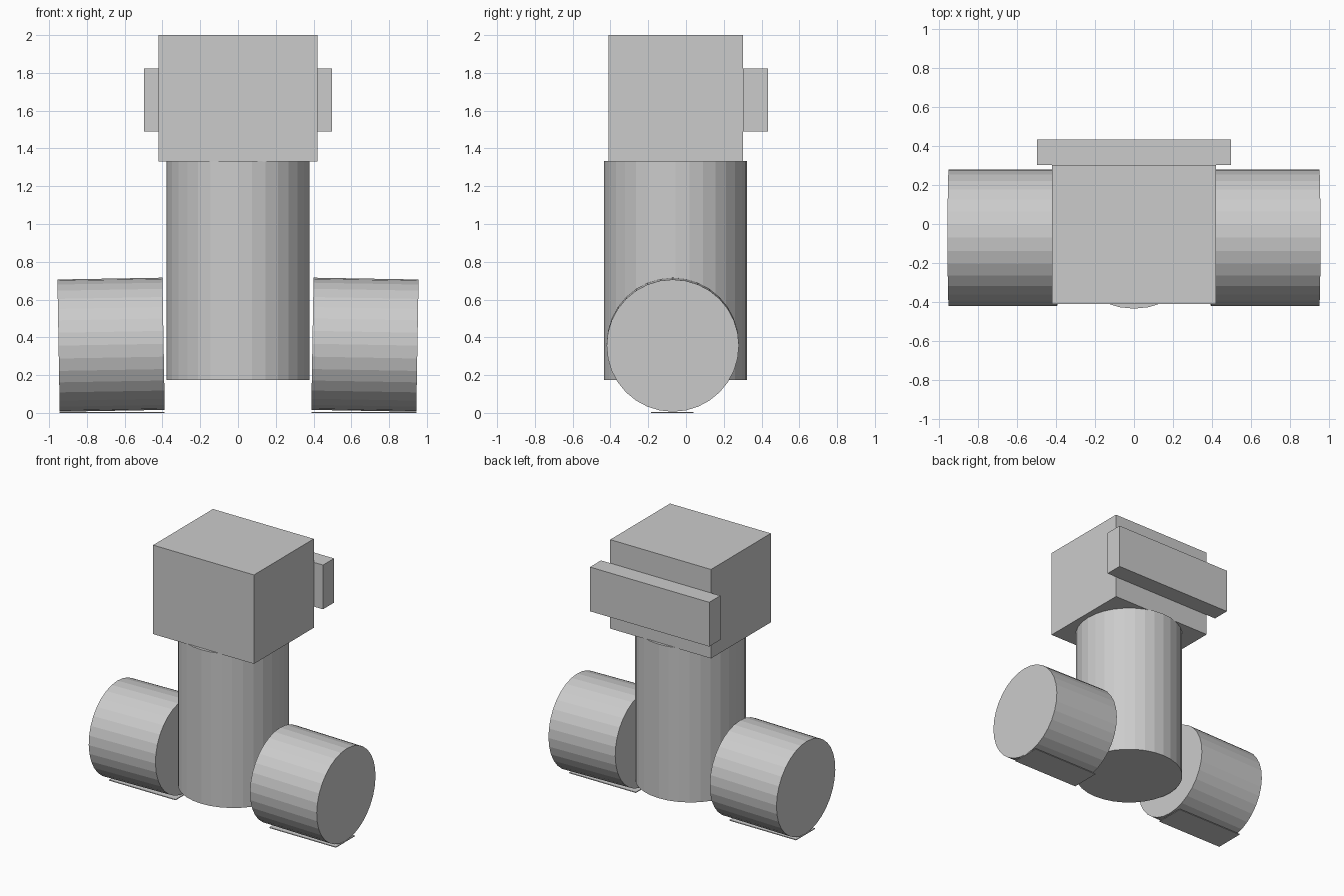
import bpy
from math import radians

if "Cube" in bpy.data.objects:
    bpy.data.objects.remove(bpy.data.objects["Cube"])


def box(name, lo, hi):
    """Axis-aligned box between two corners."""
    centre = [(a + b) / 2 for a, b in zip(lo, hi)]
    bpy.ops.mesh.primitive_cube_add(size=1, location=centre)
    ob = bpy.context.object
    ob.name = name
    ob.scale = [b - a for a, b in zip(lo, hi)]
    bpy.ops.object.transform_apply(location=False, rotation=False, scale=True)
    return ob


def cylinder(name, radius, length, centre, tilt=0.0):
    """Flat-shaded 32-sided cylinder, turned about y by tilt degrees."""
    bpy.ops.mesh.primitive_cylinder_add(
        vertices=32, radius=radius, depth=length,
        location=centre, rotation=(0, radians(tilt), 0))
    ob = bpy.context.object
    ob.name = name
    return ob


# Head block and the wider bar on its back
box("head_block", (-0.42, -0.41, 1.33), (0.42, 0.302, 2.0))
box("back_bar", (-0.497, 0.302, 1.49), (0.497, 0.433, 1.823))

# Upright body
cylinder("body_column", 0.379, 1.16, (0, -0.055, 0.753))

# Side drums, leaning outwards by one degree, each with a thin sole plate
for side, s in (("left", -1), ("right", 1)):
    cylinder(side + "_drum", 0.35, 0.556, (s * 0.672, -0.07, 0.361), s * 91)
    x0, x1 = sorted((s * 0.39, s * 0.945))
    box(side + "_sole_plate", (x0, -0.185, 0.0), (x1, 0.04, 0.006))
